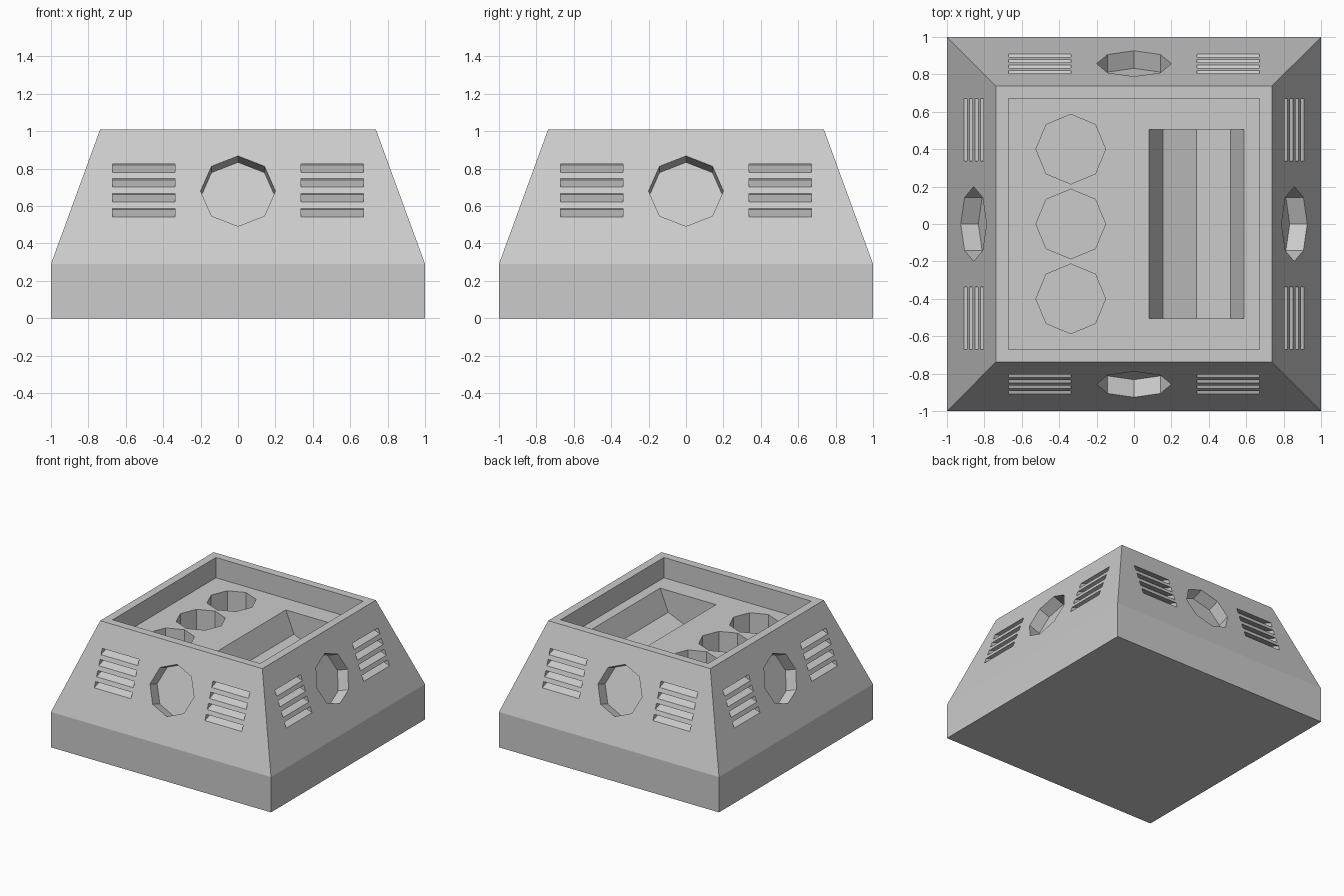
import bpy, bmesh, math
from mathutils import Matrix, Vector

cube = bpy.data.objects.get("Cube")
if cube:
    bpy.data.objects.remove(cube, do_unlink=True)

BASE_H, TOP_H, TOP_R = 0.29, 1.01, 0.737   # skirt height, full height, half width of top
TRAY_Z = 0.843                             # floor of the sunken tray
LEAN = math.atan2(1 - TOP_R, TOP_H - BASE_H)

grey = bpy.data.materials.new("light_grey")
grey.use_nodes = True
grey.diffuse_color = (0.6, 0.6, 0.6, 1)
grey.node_tree.nodes["Principled BSDF"].inputs["Base Color"].default_value = (0.6, 0.6, 0.6, 1)


def make_object(name, bm):
    bmesh.ops.recalc_face_normals(bm, faces=bm.faces)
    mesh = bpy.data.meshes.new(name)
    bm.to_mesh(mesh)
    bm.free()
    mesh.materials.append(grey)
    obj = bpy.data.objects.new(name, mesh)
    bpy.context.collection.objects.link(obj)
    return obj


def box(bm, matrix, size):
    bmesh.ops.create_cube(bm, size=1, matrix=matrix @ Matrix.Diagonal((*size, 1)))


def octagon(bm, matrix, radius, depth):
    bmesh.ops.create_cone(bm, cap_ends=True, segments=8, radius1=radius,
                          radius2=radius, depth=depth, matrix=matrix)


def on_slope(x, z):
    """Point on the sloping front wall."""
    return Matrix.Translation((x, -1 + (z - BASE_H) * math.tan(LEAN), z))


# Housing: square skirt with a tapered upper part
bm = bmesh.new()
box(bm, Matrix.Translation((0, 0, BASE_H / 2)), (2, 2, BASE_H))
top = max(bm.faces, key=lambda f: f.calc_center_median().z)
upper = bmesh.ops.extrude_face_region(bm, geom=[top])["geom"]
bmesh.ops.delete(bm, geom=[top], context="FACES_ONLY")
for v in (g for g in upper if isinstance(g, bmesh.types.BMVert)):
    v.co = Vector((v.co.x * TOP_R, v.co.y * TOP_R, TOP_H))
housing = make_object("housing", bm)

# Sunken tray in the top
tray = bmesh.new()
box(tray, Matrix.Translation((0, 0, TRAY_Z + 0.25)), (1.34, 1.34, 0.5))

# Three round wells and a half-round trough in the tray floor
wells = bmesh.new()
for y in (-0.4, 0, 0.4):
    octagon(wells, Matrix.Translation((-0.338, y, TRAY_Z)), 0.186, 0.5)
octagon(wells, Matrix.Translation((0.335, 0, TRAY_Z)) @ Matrix.Rotation(math.pi / 2, 4, "X"),
        0.254, 1.01)

# Round recess and vent slots, repeated on all four walls
walls = bmesh.new()
for side in range(4):
    turn = Matrix.Rotation(side * math.pi / 2, 4, "Z")
    octagon(walls, turn @ on_slope(0, 0.68) @ Matrix.Rotation(math.pi / 2 - LEAN, 4, "X"),
            0.2, 0.2)
    for x in (-0.503, 0.503):
        for row in range(4):
            slot = turn @ on_slope(x, 0.564 + row * 0.0797) @ Matrix.Rotation(LEAN, 4, "X")
            box(walls, slot, (0.335, 0.2, 0.037))

# Carve the housing, then drop the cutters
cutters = [make_object(n, b) for n, b in
           (("tray_cutter", tray), ("well_cutter", wells), ("wall_cutter", walls))]
for cutter in cutters:
    cutter.hide_render = True
    mod = housing.modifiers.new(cutter.name, "BOOLEAN")
    mod.operation = "DIFFERENCE"
    mod.solver = "EXACT"
    mod.object = cutter
bpy.context.view_layer.update()
carved = bpy.data.meshes.new_from_object(
    housing.evaluated_get(bpy.context.evaluated_depsgraph_get()))
housing.modifiers.clear()
housing.data = carved
carved.materials.clear()
carved.materials.append(grey)
for poly in carved.polygons:
    poly.material_index = 0
for cutter in cutters:
    bpy.data.objects.remove(cutter, do_unlink=True)
